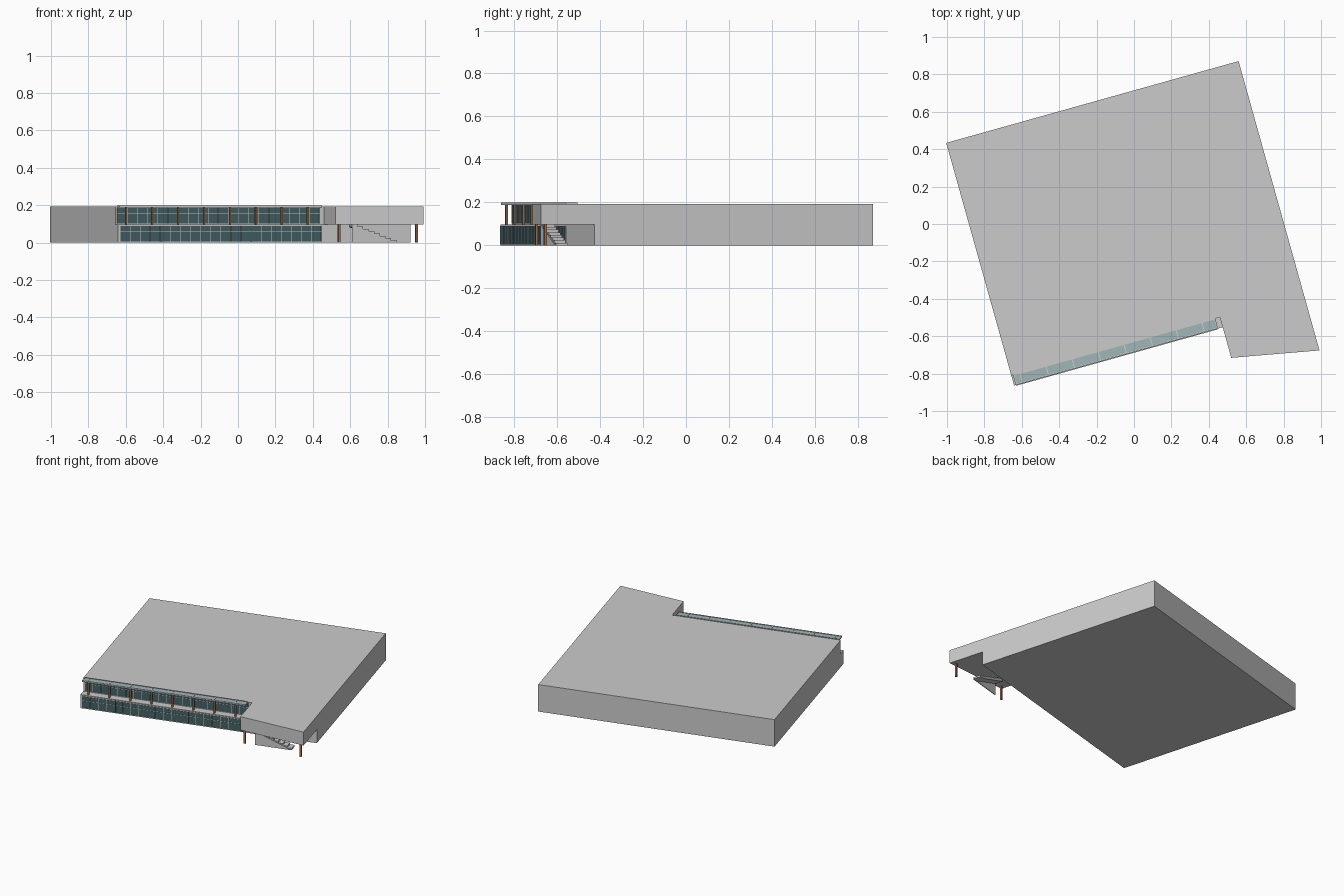
import bpy, math
from mathutils import Matrix

if "Cube" in bpy.data.objects:
    bpy.data.objects.remove(bpy.data.objects["Cube"])

# The building is laid out square, then turned on its site
TURN = Matrix.Rotation(math.radians(15.63), 4, 'Z')


def material(name, color):
    m = bpy.data.materials.new(name)
    m.diffuse_color = (*color, 1)
    m.use_nodes = True
    m.node_tree.nodes["Principled BSDF"].inputs["Base Color"].default_value = m.diffuse_color
    return m


GLASS = material("dark_glass", (0.055, 0.115, 0.125))
CANOPY = material("canopy_glass", (0.35, 0.47, 0.48))
STEEL = material("rust_steel", (0.38, 0.16, 0.08))


def mesh(name, verts, faces, mat=None):
    me = bpy.data.meshes.new(name)
    me.from_pydata(verts, [], faces)
    me.transform(TURN)
    ob = bpy.data.objects.new(name, me)
    bpy.context.collection.objects.link(ob)
    if mat:
        me.materials.append(mat)
    return ob


def prism(name, pts, vec, mat=None):
    """Extrude a counter-clockwise polygon (seen against vec) along vec."""
    n = len(pts)
    verts = list(pts) + [tuple(p[i] + vec[i] for i in range(3)) for p in pts]
    faces = [tuple(reversed(range(n))), tuple(range(n, 2 * n))]
    faces += [(i, (i + 1) % n, n + (i + 1) % n, n + i) for i in range(n)]
    return mesh(name, verts, faces, mat)


def slab(name, outline, z0, z1, mat=None):
    return prism(name, [(x, y, z0) for x, y in outline], (0, 0, z1 - z0), mat)


def box(name, x0, x1, y0, y1, z0, z1, mat=None):
    return slab(name, [(x0, y0), (x1, y0), (x1, y1), (x0, y1)], z0, z1, mat)


LEFT, RIGHT, BACK = -0.850, 0.773, 0.688
LOW_FRONT, UP_FRONT, NOTCH = -0.659, -0.604, 0.308
MID, TOP = 0.097, 0.193

# Lower floor and upper floor with its overhanging wing
box("lower_floor", LEFT, RIGHT, LOW_FRONT, BACK, 0, MID)
slab("upper_floor", [(LEFT, UP_FRONT), (NOTCH, UP_FRONT), (NOTCH, -0.829),
                     (RIGHT, -0.918), (RIGHT, BACK), (LEFT, BACK)], MID, TOP)


# Glazed front with mullions and rails
def window_band(name, x0, x1, y, z0, z1, bays):
    box(name + "_glass", x0, x1, y - 0.002, y, z0, z1, GLASS)
    for i in range(bays + 1):
        x = x0 + (x1 - x0) * i / bays
        box(name + "_mullion", x - 0.001, x + 0.001, y - 0.004, y, z0, z1)
    for z in (z0, z0 + (z1 - z0) * 0.62, z1):
        box(name + "_rail", x0, x1, y - 0.004, y, z - 0.001, z + 0.001)


window_band("lower_window", -0.839, 0.278, LOW_FRONT, 0.006, 0.089, 20)
window_band("upper_window", -0.839, 0.282, UP_FRONT, 0.102, 0.186, 20)
for x in (-0.61, -0.112):
    box("lower_window_post", x - 0.003, x + 0.003, LOW_FRONT - 0.004, LOW_FRONT,
        0.004, 0.09, GLASS)

# Terrace columns, rafters and glass canopy
for i in range(8):
    x = -0.802 + i * 0.1443
    box("terrace_column", x - 0.005, x + 0.005, -0.648, -0.638, MID, 0.19, STEEL)
    box("canopy_rafter", x - 0.003, x + 0.003, -0.656, UP_FRONT, 0.189, 0.199)
CX0, CX1 = -0.838, 0.279
box("canopy_glass", CX0, CX1, -0.654, UP_FRONT, 0.193, 0.196, CANOPY)
box("canopy_front_beam", CX0, CX1, -0.659, -0.653, 0.189, 0.199)
box("canopy_back_beam", CX0, CX1, -0.608, UP_FRONT, 0.189, 0.199)
for x in (CX0, CX1):
    box("canopy_end_beam", x - 0.003, x + 0.003, -0.659, UP_FRONT, 0.189, 0.199)

# Columns under the overhanging wing
for x, y in ((0.333, -0.815), (0.743, -0.888)):
    box("entrance_column", x - 0.006, x + 0.006, y - 0.006, y + 0.006, 0, MID, STEEL)

# Entrance stair: solid side wall and folded flight of steps
SX0, SX1, SY0, SY1, STEPS = 0.405, 0.655, -0.816, -0.756, 8
prism("stair_side_wall", [(SX1, SY0 + 0.005, 0), (SX0, SY0 + 0.005, 0), (SX0, SY0 + 0.005, MID)][::-1],
      (0, -0.005, 0))
run, rise = (SX1 - SX0) / STEPS, MID / STEPS
profile = [(SX0, MID - 0.014), (SX0, MID)]
for i in range(STEPS):
    x, z = SX0 + i * run, MID - i * rise
    profile += [(x + run, z), (x + run, z - rise)]
profile.append((SX1 - 0.03, 0))
prism("stair_flight", [(x, SY1, z) for x, z in profile], (0, SY0 + 0.005 - SY1, 0))

# Make every part's faces point outward
import bmesh
for ob in bpy.context.collection.objects:
    bm = bmesh.new()
    bm.from_mesh(ob.data)
    bmesh.ops.recalc_face_normals(bm, faces=bm.faces)
    bm.to_mesh(ob.data)
    bm.free()
